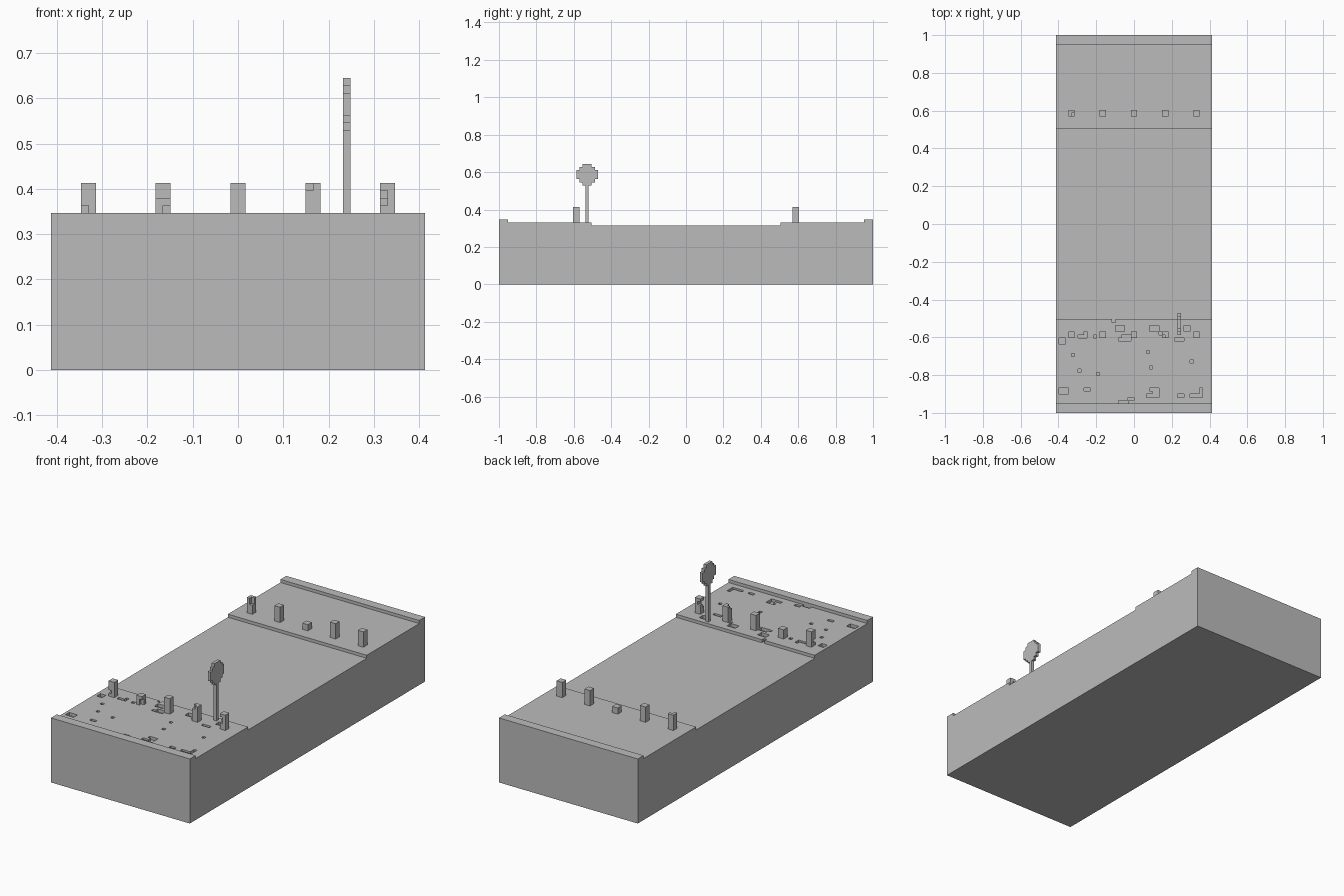
import bpy
import bmesh
import math
from itertools import product
from mathutils import Vector

cube = bpy.data.objects.get("Cube")
if cube:
    bpy.data.objects.remove(cube, do_unlink=True)

# Everything sits on a grid of small cubes
WIDTH, LENGTH = 50, 121
UNIT = 2 / LENGTH
ROAD, PAVING, CURB = 19, 20, 21      # surface heights in cubes
WALK = 30                            # depth of each pavement in cubes
CURB_WIDTH = 3

grey = bpy.data.materials.new("plain_grey")
grey.use_nodes = True
colour = (0.5, 0.5, 0.5, 1)
grey.diffuse_color = colour
grey.node_tree.nodes["Principled BSDF"].inputs["Base Color"].default_value = colour


def place(i, j, k):
    """Grid position to model position."""
    return Vector(((i - WIDTH / 2) * UNIT, (j - LENGTH / 2) * UNIT, k * UNIT))


def finish(name, bm):
    mesh = bpy.data.meshes.new(name)
    bm.to_mesh(mesh)
    bm.free()
    mesh.materials.append(grey)
    obj = bpy.data.objects.new(name, mesh)
    bpy.context.collection.objects.link(obj)
    return obj


def box(name, low, high):
    """Plain block between two grid corners."""
    bm = bmesh.new()
    bmesh.ops.create_cube(bm, size=1)
    a, b = place(*low), place(*high)
    for v in bm.verts:
        v.co = (a + b) / 2 + v.co * (b - a)
    return finish(name, bm)


def cells(i, j, k, wide, deep, tall):
    return set(product(range(i, i + wide), range(j, j + deep), range(k, k + tall)))


def blocks(name, filled):
    """Outer skin of a set of filled cubes, with flat areas merged."""
    bm = bmesh.new()
    corners = {}

    def corner(p):
        if p not in corners:
            corners[p] = bm.verts.new(place(*p))
        return corners[p]

    for c in filled:
        for axis, side in product(range(3), (0, 1)):
            near = list(c)
            near[axis] += 2 * side - 1
            if tuple(near) in filled:
                continue
            u, w = (axis + 1) % 3, (axis + 2) % 3
            ring = []
            for du, dw in ((0, 0), (1, 0), (1, 1), (0, 1)):
                p = list(c)
                p[axis] += side
                p[u] += du
                p[w] += dw
                ring.append(corner(tuple(p)))
            bm.faces.new(ring if side else ring[::-1])
    bmesh.ops.dissolve_limit(bm, angle_limit=math.radians(1),
                             verts=bm.verts, edges=bm.edges)
    bmesh.ops.triangulate(bm, faces=[f for f in bm.faces if len(f.verts) > 4])
    return finish(name, bm)


# Road bed, back pavement and the two raised curbs
box("road_bed", (0, 0, 0), (WIDTH, LENGTH, ROAD))
box("back_pavement", (0, LENGTH - WALK, ROAD), (WIDTH, LENGTH, PAVING))
box("front_curb", (0, 0, PAVING), (WIDTH, CURB_WIDTH, CURB))
box("back_curb", (0, LENGTH - CURB_WIDTH, PAVING), (WIDTH, LENGTH, CURB))

# Worn front pavement: potholes as x, y, width, depth
potholes = [
    (1, 22, 2, 2), (7, 24, 3, 1), (9, 25, 1, 1), (12, 24, 1, 1),
    (18, 29, 1, 1), (19, 26, 3, 2), (20, 23, 4, 1), (21, 24, 3, 1),
    (30, 26, 3, 2), (33, 25, 1, 1), (38, 23, 3, 1), (41, 26, 2, 2),
    (1, 6, 3, 2), (9, 7, 2, 1), (20, 3, 3, 1), (23, 4, 2, 1),
    (29, 5, 2, 1), (31, 5, 2, 3), (30, 7, 1, 1),
    (39, 5, 2, 1), (43, 5, 4, 1), (46, 6, 1, 2),
]
chips = [(5, 18), (7, 13), (13, 12), (29, 19), (30, 14), (43, 16)]
pavement = cells(0, 0, ROAD, WIDTH, WALK, 1)
for i, j, wide, deep in potholes + [(i, j, 1, 1) for i, j in chips]:
    pavement -= cells(i, j, ROAD, wide, deep, 1)
blocks("front_pavement", pavement)

# Bollards, with broken corners as column, row, level, width, depth, height
damage = {
    ("front", 0): [(0, 0, 1, 1, 1, 1)],
    ("front", 1): [(0, 0, 3, 2, 2, 2), (1, 0, 0, 1, 1, 2)],
    ("front", 3): [(0, 0, 4, 1, 1, 1)],
    ("front", 4): [(0, 0, 2, 1, 1, 2), (0, 1, 3, 1, 1, 1)],
    ("back", 0): [(1, 0, 3, 1, 1, 2)],
    ("back", 2): [(0, 0, 2, 2, 2, 3)],
}
for side, row in (("front", 24), ("back", LENGTH - 26)):
    for n in range(5):
        column = 4 + 10 * n
        post = cells(column, row, PAVING, 2, 2, 5)
        for i, j, k, *size in damage.get((side, n), []):
            post -= cells(column + i, row + j, PAVING + k, *size)
        blocks(f"{side}_bollard_{n + 1}", post)

# Road sign: thin pole with a stepped round plate
box("sign_pole", (39, 28, PAVING), (40, 29, 32))
plate = set()
for level, half in enumerate((1, 2, 3, 3, 3, 2, 1)):
    plate |= cells(39, 28 - half, 32 + level, 1, 2 * half + 1, 1)
blocks("sign_plate", plate)
